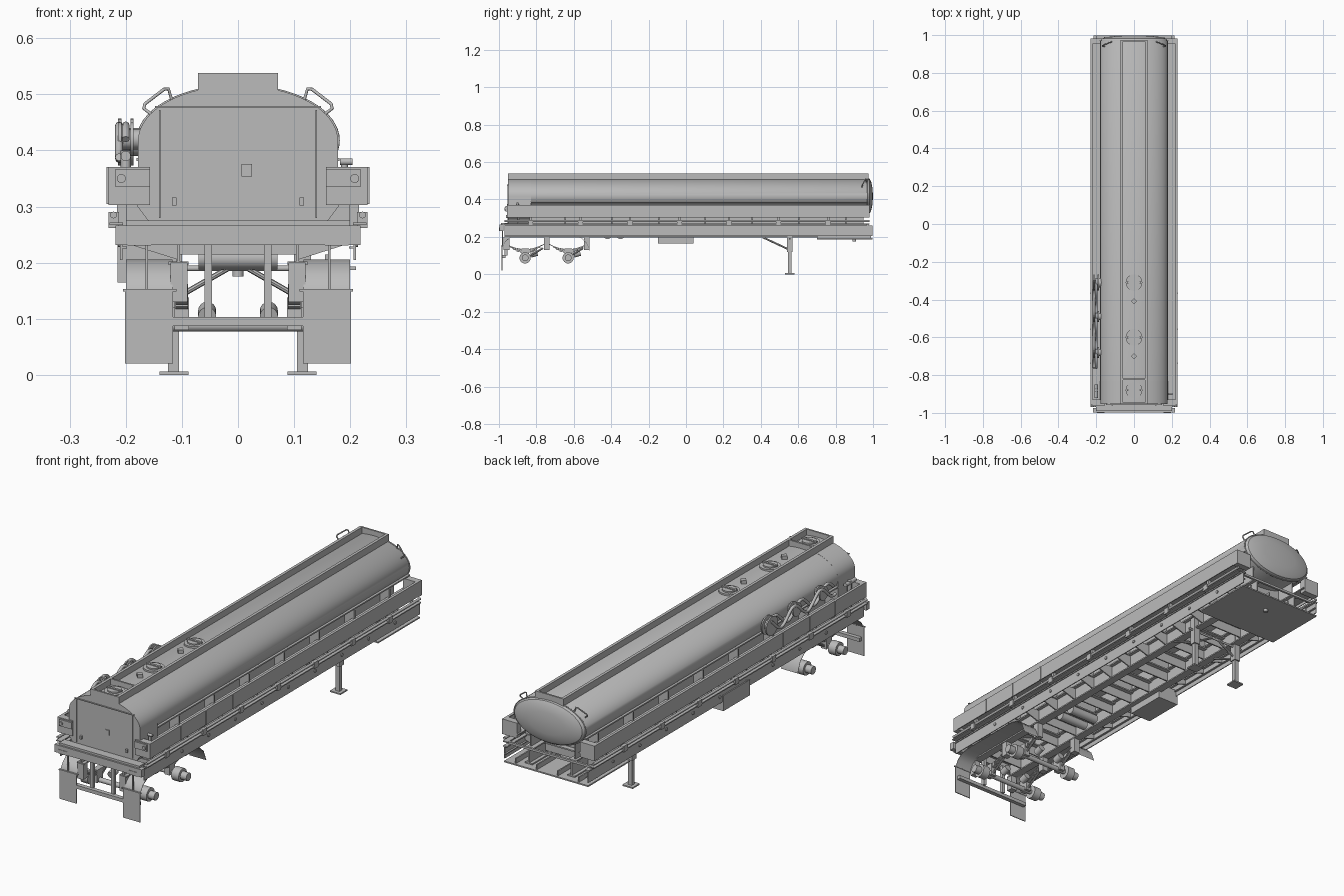
import bpy, bmesh, math
from mathutils import Vector

grey = bpy.data.materials.new("plain grey")
grey.diffuse_color = (0.5, 0.5, 0.5, 1)


def finish(name, bm, smooth=False):
    bmesh.ops.recalc_face_normals(bm, faces=bm.faces)
    me = bpy.data.meshes.new(name)
    bm.to_mesh(me)
    bm.free()
    me.materials.append(grey)
    ob = bpy.data.objects.new(name, me)
    bpy.context.collection.objects.link(ob)
    if smooth:
        bpy.ops.object.select_all(action='DESELECT')
        ob.select_set(True)
        bpy.context.view_layer.objects.active = ob
        bpy.ops.object.shade_smooth_by_angle(angle=math.radians(35))
    return ob


def boxes(name, spans, both=False):
    """Join boxes given as x0, x1, y0, y1, z0, z1; both adds the x mirror."""
    bm = bmesh.new()
    for s in spans:
        for m in ((1, -1) if both else (1,)):
            v = bmesh.ops.create_cube(bm, size=1)['verts']
            for p in v:
                p.co = (m * (s[0] if p.co.x < 0 else s[1]), s[2] if p.co.y < 0 else s[3],
                        s[4] if p.co.z < 0 else s[5])
    return finish(name, bm)


def rods(name, segs, r, both=False, n=12):
    """Cylinders between pairs of points."""
    bm = bmesh.new()
    for a, b in segs:
        for m in ((1, -1) if both else (1,)):
            p, q = Vector((m * a[0], *a[1:])), Vector((m * b[0], *b[1:]))
            mat = (q - p).to_track_quat('Z', 'Y').to_matrix().to_4x4()
            mat.translation = (p + q) / 2
            bmesh.ops.create_cone(bm, cap_ends=True, segments=n, radius1=r, radius2=r,
                                  depth=(q - p).length, matrix=mat)
    return finish(name, bm, True)


def loft(name, rings, smooth=True):
    bm = bmesh.new()
    rs = [[bm.verts.new(p) for p in ring] for ring in rings]
    n = len(rs[0])
    for a, b in zip(rs, rs[1:]):
        for i in range(n):
            bm.faces.new((a[i], a[(i + 1) % n], b[(i + 1) % n], b[i]))
    bm.faces.new(rs[0])
    bm.faces.new(rs[-1])
    return finish(name, bm, smooth)


def tube(name, pts, r, closed=False):
    cu = bpy.data.curves.new(name, 'CURVE')
    cu.dimensions = '3D'
    cu.bevel_depth, cu.bevel_resolution, cu.use_fill_caps = r, 2, True
    sp = cu.splines.new('POLY')
    sp.points.add(len(pts) - 1)
    for p, c in zip(sp.points, pts):
        p.co = (*c, 1)
    sp.use_cyclic_u = closed
    cu.materials.append(grey)
    bpy.context.collection.objects.link(bpy.data.objects.new(name, cu))


# Elliptical tank with a shallow dished head
CZ, A, B = 0.418, 0.178, 0.097


def ellipse(y, k):
    return [(A * k * math.cos(t * math.tau / 64), y, CZ + B * k * math.sin(t * math.tau / 64))
            for t in range(64)]


loft("tank", [ellipse(-0.94, 1), ellipse(0.97, 1), ellipse(0.982, 0.95),
              ellipse(0.99, 0.8), ellipse(0.996, 0.5), ellipse(0.999, 0.15)])
tube("head_seam", ellipse(0.97, 1.005), 0.0025, True)

# Rear cabinet: tank arch on top, straight sides below
arch = [(A * math.cos(t * math.pi / 32), CZ + (B + 0.001) * math.sin(t * math.pi / 32)) for t in range(33)]
outline = [(0.158, 0.272)] + [(0.179, 0.30)] + arch + [(-0.179, 0.30), (-0.158, 0.272)]
loft("rear_cabinet", [[(x, y, z) for x, z in outline] for y in (-0.952, -0.83)])
boxes("cabinet_door_gaps", [(-0.141, -0.138, -0.955, -0.95, 0.28, 0.472),
                            (0.138, 0.141, -0.955, -0.95, 0.28, 0.472),
                            (-0.148, 0.148, -0.957, -0.95, 0.476, 0.479),
                            (-0.001, 0.001, -0.954, -0.95, 0.275, 0.476)])
boxes("cabinet_latches", [(0.006, 0.025, -0.956, -0.95, 0.354, 0.376),
                          (-0.118, -0.11, -0.962, -0.95, 0.302, 0.316),
                          (0.11, 0.118, -0.962, -0.95, 0.302, 0.316)])

# Roof walkway rails with manholes between
boxes("walkway_rails", [(0.058, 0.071, -0.952, 0.975, 0.505, 0.538)], True)
boxes("walkway_ends", [(-0.071, 0.071, y, y + 0.008, 0.505, 0.538) for y in (-0.952, -0.825, 0.967)])
for i, y in enumerate((-0.31, -0.60, -0.88)):
    rods(f"manhole_{i}", [((0, y, 0.505), (0, y, 0.522))], 0.044, n=32)
    rods(f"manhole_cap_{i}", [((0, y, 0.52), (0, y, 0.528))], 0.03, n=24)
    boxes(f"manhole_clamp_{i}", [(-0.036, 0.036, y - 0.005, y + 0.005, 0.525, 0.532)])
rods("roof_vents", [((0, y, 0.51), (0, y, 0.53)) for y in (-0.41, -0.70)], 0.016, n=4)

# Grab handles near the head
for m, side in ((1, "right"), (-1, "left")):
    tube("grab_handle_" + side, [(m * x, y, z) for x, y, z in
         ((0.118, 0.965, 0.49), (0.124, 0.962, 0.51), (0.132, 0.96, 0.509),
          (0.166, 0.945, 0.483), (0.168, 0.943, 0.475), (0.155, 0.94, 0.465))], 0.003)

# Side troughs, trim strips and end lamp boxes
boxes("side_trough", [(0.227, 0.231, -0.95, 0.98, 0.305, 0.371),
                      (0.15, 0.229, -0.95, 0.98, 0.318, 0.323),
                      (0.219, 0.231, -0.95, 0.98, 0.367, 0.371),
                      (0.170, 0.181, -0.83, 0.97, 0.381, 0.387)], True)
boxes("trough_end_boxes", [(0.157, 0.231, y, y + 0.03, 0.303, 0.371) for y in (-0.958, 0.952)], True)
boxes("rear_lamp_plates", [(0.157, 0.219, -0.964, -0.957, 0.336, 0.366)], True)
rods("rear_lamps", [((0.208, -0.97, 0.35), (0.208, -0.96, 0.35))], 0.008, True, 16)
boxes("trough_ribs", [(0.23, 0.234, y, y + 0.008, 0.305, 0.371)
                      for y in (-0.74, -0.56, -0.37)], True)
rods("side_valve", [((0.19, -0.9, 0.32), (0.19, -0.9, 0.375)),
                    ((0.182, -0.9, 0.38), (0.204, -0.9, 0.38))], 0.006)

# Chassis: main I-beams, outer rails, lower guard rail
boxes("main_beams", [(0.103, 0.109, -0.97, 0.97, 0.2, 0.265),
                     (0.088, 0.124, -0.97, 0.97, 0.196, 0.202),
                     (0.088, 0.124, -0.97, 0.97, 0.262, 0.268)], True)
boxes("outer_rails", [(0.206, 0.21, -0.97, 0.998, 0.205, 0.262),
                      (0.195, 0.214, -0.97, 0.998, 0.256, 0.262),
                      (0.198, 0.21, -0.97, 0.998, 0.225, 0.229)], True)
rods("guard_rail", [((0.222, -0.97, 0.285), (0.222, 0.98, 0.285))], 0.006, True)
boxes("guard_base", [(0.205, 0.229, -0.97, 0.98, 0.267, 0.272)], True)
marks = [-0.83 + 0.265 * i for i in range(7)]
boxes("guard_brackets", [(0.212, 0.231, y - 0.013, y + 0.013, 0.262, 0.29) for y in marks], True)
boxes("guard_posts", [(0.2, 0.216, y - 0.006, y + 0.006, 0.262, 0.32) for y in marks], True)
rods("side_markers", [((0.208, y, 0.235), (0.214, y, 0.235)) for y in
                      [-0.7 + 0.19 * i for i in range(9)]], 0.007, True, 10)
cross = [-0.9 + 0.125 * i for i in range(15)]
boxes("crossmembers", [(-0.105, 0.105, y, y + 0.006, 0.215, 0.262) for y in cross]
      + [(-0.105, 0.105, y, y + 0.025, 0.256, 0.262) for y in cross])
# Tapered outriggers
bm = bmesh.new()
for y in cross:
    for m in (1, -1):
        a, b = [[bm.verts.new((m * x, yy, z)) for x, z in
                 ((0.106, 0.205), (0.207, 0.237), (0.207, 0.262), (0.106, 0.262))] for yy in (y, y + 0.006)]
        bm.faces.new(a)
        bm.faces.new(b)
        for i in range(4):
            bm.faces.new((a[i], a[i - 1], b[i - 1], b[i]))
finish("outriggers", bm)
# Tank saddles on top of the beams
boxes("saddle_webs", [(0.108, 0.113, -0.93, 0.95, 0.265, 0.35)], True)
boxes("saddle_plates", [(-0.16, 0.16, y, y + 0.008, 0.265, 0.36) for y in cross[::2]])
boxes("saddle_wings", [(0.15, 0.2, y, y + 0.008, 0.265, 0.32) for y in cross[::2]], True)

# Front coupling plate and kingpin
boxes("coupling_plate", [(-0.21, 0.21, 0.70, 0.998, 0.187, 0.193)])
boxes("coupling_ribs", [(x, x + 0.006, 0.70, 0.99, 0.19, 0.215) for x in (-0.16, -0.055, 0.05, 0.155)])
boxes("front_crossbar", [(-0.21, 0.21, 0.965, 0.975, 0.262, 0.272)])
rods("kingpin", [((0, 0.9, 0.175), (0, 0.9, 0.19))], 0.01)

# Landing legs
boxes("landing_legs", [(0.1, 0.13, 0.54, 0.57, 0.12, 0.25), (0.105, 0.125, 0.545, 0.565, 0.005, 0.13),
                       (0.088, 0.14, 0.53, 0.58, 0, 0.006)], True)
rods("leg_braces", [((0.115, 0.545, 0.135), (0.115, 0.41, 0.198)),
                    ((0.105, 0.555, 0.14), (0, 0.555, 0.2))], 0.005, True, 8)
rods("leg_shaft", [((-0.15, 0.555, 0.19), (0.15, 0.555, 0.19))], 0.005)

# Storage box and air reservoirs
boxes("storage_box", [(-0.215, -0.11, -0.15, 0.04, 0.165, 0.235)])
rods("air_reservoirs", [((-0.07, y, 0.208), (0.07, y, 0.208)) for y in (-0.42, -0.35)], 0.02, n=24)

# Axles, hubs and springs
for i, y in enumerate((-0.86, -0.63)):
    rods(f"axle_{i}", [((-0.15, y, 0.088), (0.15, y, 0.088))], 0.011, n=16)
    rods(f"hub_drum_{i}", [((0.128, y, 0.088), (0.165, y, 0.088))], 0.03, True, 24)
    rods(f"hub_cap_{i}", [((0.16, y, 0.088), (0.195, y, 0.088))], 0.018, True, 20)
    for k in range(4):
        w = 0.1 - k * 0.018
        pts = [(y + w * s / 4, 0.133 - 0.027 * (w * s / 4 / 0.1) ** 2 * -1 - k * 0.005) for s in range(-4, 5)]
        for m in (-1, 1):
            ring = [[(m * 0.1 + dx, a, b + dz) for dx, dz in
                     ((-0.011, -0.002), (0.011, -0.002), (0.011, 0.002), (-0.011, 0.002))] for a, b in pts]
            loft(f"leaf_spring_{i}_{k}_{'r' if m > 0 else 'l'}", ring, False)
    boxes(f"spring_seat_{i}", [(0.087, 0.113, y - 0.02, y + 0.02, 0.08, 0.138)], True)
    rods(f"brake_chamber_{i}", [((0.055, y + 0.03, 0.105), (0.055, y + 0.065, 0.115))], 0.016, True, 16)
boxes("spring_hangers", [(0.09, 0.12, y - 0.015, y + 0.015, 0.13, 0.2) for y in (-0.96, -0.745, -0.53)], True)
rods("radius_rods", [((0.1, y - 0.02, 0.14), (0.1, y - 0.11, 0.085)) for y in (-0.53, -0.745)], 0.005, True, 8)

# Curved fender sheets and mudflaps
path = [(-0.98, 0.15), (-0.965, 0.175), (-0.94, 0.195), (-0.90, 0.203), (-0.60, 0.203),
        (-0.56, 0.193), (-0.53, 0.165), (-0.512, 0.12)]
for m, side in ((1, "right"), (-1, "left")):
    loft("fender_" + side, [[(m * x, y, z + dz) for x, dz in ((0.117, 0), (0.2, 0), (0.2, 0.003), (0.117, 0.003))]
                            for y, z in path])
boxes("mudflaps", [(0.116, 0.201, -0.986, -0.982, 0.02, 0.153), (0.11, 0.205, -0.988, -0.98, 0.149, 0.153),
                   (0.16, 0.165, -0.985, -0.978, 0.15, 0.235)], True)

# Rear bumper, lamp blocks and underrun guard
boxes("rear_bumper", [(-0.218, 0.218, -0.998, -0.975, 0.232, 0.266), (-0.2, 0.2, -0.99, -0.95, 0.266, 0.275)])
boxes("bumper_lamps", [(0.155, 0.197, -1.0, -0.99, 0.231, 0.249)], True)
boxes("underrun_guard", [(-0.19, 0.19, -0.985, -0.965, 0.087, 0.103),
                         (-0.06, -0.046, -0.97, -0.955, 0.1, 0.235),
                         (0.046, 0.06, -0.97, -0.955, 0.1, 0.235)])

# Hose gear on the left side
for i, (y, z, r) in enumerate(((-0.31, 0.415, 0.042), (-0.49, 0.42, 0.03), (-0.68, 0.42, 0.03))):
    rods(f"hose_reel_{i}", [((-0.172, y, z), (-0.205, y, z))], r * 0.6, n=24)
    for k, x in enumerate((-0.186, -0.208)):
        rods(f"hose_reel_rim_{i}_{k}", [((x, y, z), (x - 0.006, y, z))], r, n=28)
for k, ph in enumerate((0, 2.2)):
    tube(f"hose_{k}", [(-0.2 - 0.012 * k, -0.3 - 0.0125 * s, 0.415 + 0.03 * math.sin(s * 0.42 + ph))
                       for s in range(38)], 0.007)
rods("hose_fitting", [((-0.2, -0.88, 0.32), (-0.2, -0.88, 0.4)), ((-0.2, -0.92, 0.39), (-0.2, -0.85, 0.39))], 0.009)
